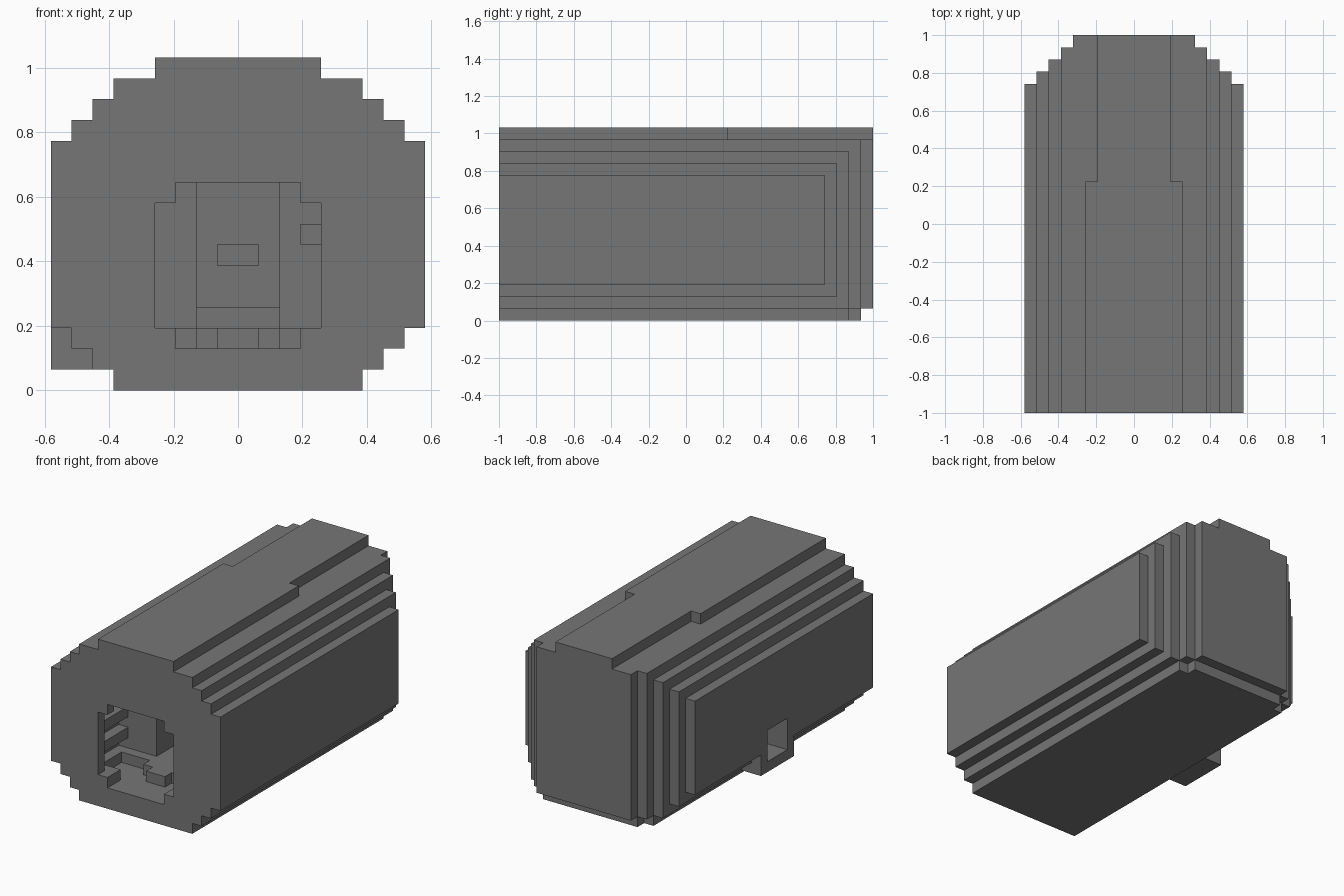
import bpy, bmesh, math
from mathutils import Vector

old = bpy.data.objects.get("Cube")
if old:
    bpy.data.objects.remove(old, do_unlink=True)

U = 2 / 31      # block size
LENGTH = 31     # blocks from front to back

grey = bpy.data.materials.new("stone grey")
grey.use_nodes = True
grey.diffuse_color = (0.18, 0.18, 0.18, 1)
grey.node_tree.nodes["Principled BSDF"].inputs["Base Color"].default_value = (0.18, 0.18, 0.18, 1)


def cells(x0, x1, y0, y1, z0, z1):
    """Blocks inside a box, y counted from the front."""
    return {(x, y, z) for x in range(x0, x1) for y in range(y0, y1) for z in range(z0, z1)}


def sym(half, y0, y1, z0, z1):
    return cells(-half, half, y0, y1, z0, z1)


def build(name, solid):
    """Skin the outside of a set of blocks and merge the flat faces."""
    bm = bmesh.new()
    verts = {}

    def vert(p):
        if p not in verts:
            x, y, z = p
            verts[p] = bm.verts.new(Vector((x, y - LENGTH / 2, z)) * U)
        return verts[p]

    for cell in sorted(solid):
        for axis in range(3):
            a, b = (axis + 1) % 3, (axis + 2) % 3
            for side in (0, 1):
                near = list(cell)
                near[axis] += 1 if side else -1
                if tuple(near) in solid:
                    continue
                loop = []
                for da, db in ((0, 0), (1, 0), (1, 1), (0, 1)):
                    p = list(cell)
                    p[axis] += side
                    p[a] += da
                    p[b] += db
                    loop.append(vert(tuple(p)))
                bm.faces.new(loop if side else loop[::-1])
    bmesh.ops.dissolve_limit(bm, angle_limit=math.radians(1), verts=bm.verts, edges=bm.edges)
    bmesh.ops.triangulate(bm, faces=[f for f in bm.faces if len(f.verts) > 4])
    mesh = bpy.data.meshes.new(name)
    bm.to_mesh(mesh)
    bm.free()
    mesh.materials.append(grey)
    obj = bpy.data.objects.new(name, mesh)
    bpy.context.collection.objects.link(obj)
    return obj


# Stepped hull: each slab is narrower, taller and longer than the last
hull = set()
for i in range(4):
    hull |= sym(9 - i, 0, 27 + i, max(3 - i, 1), 12 + i)
hull |= sym(5, 0, 31, 1, 15)
hull |= sym(6, 0, 29, 0, 1) | sym(5, 0, 30, 0, 1)
# Roof ridge, wider at the front
hull |= sym(4, 0, 19, 15, 16) | sym(3, 0, 31, 15, 16)
# Side porch
hull |= cells(-9, -7, 12, 17, 1, 3)

# Front opening, hall and corridor
hull -= sym(4, 0, 1, 3, 9) | sym(3, 0, 1, 2, 10)
hull -= sym(5, 1, 6, 2, 11)
hull -= sym(2, 6, 20, 3, 11) | sym(2, 20, 28, 4, 11)
# Side doorway through to the corridor
hull -= cells(-9, -2, 13, 16, 2, 5)
# Shelf grooves in the hall walls
for z in (3, 5, 7):
    hull -= cells(-6, -5, 1, 6, z, z + 1)
    hull -= cells(5, 6, 1, 6, z, z + 1)
# Threshold ledges beside the opening
hull |= cells(-5, -3, 1, 2, 2, 3) | cells(3, 5, 1, 2, 2, 3)
# Rounded step up to the corridor
hull |= sym(5, 5, 6, 2, 3) | sym(2, 4, 5, 2, 3) | sym(1, 3, 4, 2, 3)
build("hull", hull)

# Wall fittings
build("wall_lamp", cells(3, 4, 5, 6, 7, 8))
build("end_shelf", sym(1, 27, 28, 6, 7))
